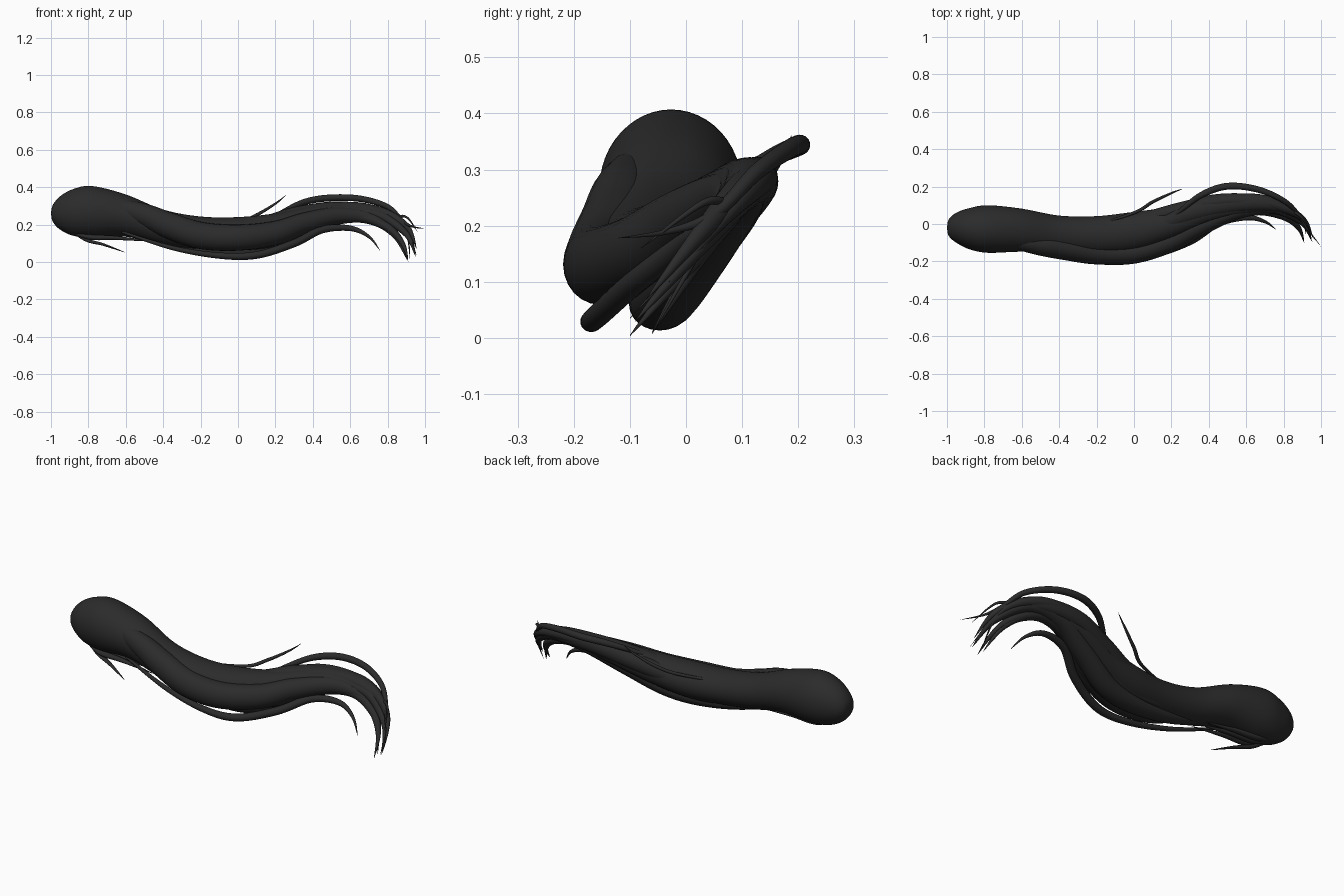
import bpy
import bmesh
import math
from mathutils import Vector

default_cube = bpy.data.objects.get("Cube")
if default_cube:
    bpy.data.objects.remove(default_cube, do_unlink=True)

hair = bpy.data.materials.new("soft black hair")
hair.use_nodes = True
hair_colour = (.024, .024, .024, 1)
hair.diffuse_color = hair_colour
hair.node_tree.nodes["Principled BSDF"].inputs["Base Color"].default_value = hair_colour


def spline(points, steps):
    """Smooth curve through points that may carry any number of values."""
    rows = [points[0]] + list(points) + [points[-1]]
    result = []
    for before, start, end, after in zip(rows, rows[1:], rows[2:], rows[3:]):
        for step in range(steps):
            t = step / steps
            result.append([
                b + t * (c - a + t * (2 * a - 5 * b + 4 * c - d + t * (3 * (b - c) + d - a))) / 2
                for a, b, c, d in zip(before, start, end, after)])
    result.append(list(points[-1]))
    return result


def loft(name, sections, sides, upright=False):
    """Sweep an ellipse through sections of x, y, z, side radius, height radius."""
    bm = bmesh.new()
    rings = []
    centres = [Vector(section[:3]) for section in sections]
    for i, section in enumerate(sections):
        tangent = centres[min(i + 1, len(centres) - 1)] - centres[max(i - 1, 0)]
        if upright:
            tangent = Vector((1, 0, 0))
        tangent.normalize()
        side = Vector((0, 0, 1)).cross(tangent).normalized()
        height = tangent.cross(side)
        wide, tall = (max(radius, .0006) for radius in section[3:])
        ring = []
        for k in range(sides):
            angle = math.tau * k / sides
            offset = side * wide * math.cos(angle) + height * tall * math.sin(angle)
            ring.append(bm.verts.new(centres[i] + offset))
        rings.append(ring)
    for first, second in zip(rings, rings[1:]):
        for k in range(sides):
            n = (k + 1) % sides
            bm.faces.new((first[k], first[n], second[n], second[k]))
    bm.faces.new(rings[0][::-1])
    bm.faces.new(rings[-1])
    bmesh.ops.recalc_face_normals(bm, faces=bm.faces)
    for face in bm.faces:
        face.smooth = True
    mesh = bpy.data.meshes.new(name)
    bm.to_mesh(mesh)
    bm.free()
    mesh.materials.append(hair)
    obj = bpy.data.objects.new(name, mesh)
    bpy.context.collection.objects.link(obj)
    return obj


def lock(name, wide, tall, points, peak=.4, root=.15):
    """A lock that swells from a thin root and tapers to a fine tip."""
    path = spline(points, 10)
    sections = []
    for i, place in enumerate(path):
        t = i / (len(path) - 1)
        if t < peak:
            swell = root + (1 - root) * math.sin(math.pi / 2 * t / peak)
        else:
            swell = math.cos(math.pi / 2 * (t - peak) / (1 - peak))
        sections.append(place + [wide * swell, tall * swell])
    return loft(name, sections, 24)


# Rounded head of the tail flowing into the main mass
main_mass = [
    (-1, -.02, .26, .0, .0),
    (-.99, -.02, .26, .045, .045),
    (-.95, -.02, .262, .08, .09),
    (-.88, -.025, .265, .11, .125),
    (-.78, -.027, .268, .127, .138),
    (-.6, -.033, .248, .115, .113),
    (-.4, -.055, .185, .1, .095),
    (-.2, -.06, .153, .102, .09),
    (0, -.04, .15, .105, .09),
    (.2, .006, .182, .086, .078),
    (.4, .07, .24, .066, .06),
    (.6, .098, .268, .045, .04),
    (.76, .085, .248, .026, .023),
    (.88, .03, .17, .006, .008),
]
loft("main_hair_mass", spline(main_mass, 6), 48, upright=True)

# Broad locks that form the grooves
lock("front_lock", .066, .072, [
    (-.8, -.08, .3), (-.64, -.09, .288), (-.5, -.112, .25), (-.37, -.128, .195),
    (-.2, -.15, .142), (0, -.148, .13), (.2, -.09, .155), (.36, -.01, .21),
    (.55, .065, .25), (.72, .075, .23), (.84, .02, .14), (.905, -.06, .01)],
    peak=.34, root=.45)
lock("lower_front_lock", .04, .036, [
    (-.5, -.08, .16), (-.2, -.11, .1), (.05, -.11, .095), (.25, -.05, .135),
    (.45, .045, .215), (.65, .08, .24), (.8, .045, .185), (.88, -.02, .1), (.91, -.1, .004)])
lock("underside_lock", .058, .05, [
    (-.6, -.04, .18), (-.35, -.058, .095), (-.08, -.052, .06), (.14, -.03, .078),
    (.35, .035, .168), (.55, .092, .248), (.75, .09, .25), (.9, .01, .15), (.95, -.09, .03)])
lock("back_lower_lock", .036, .042, [
    (-.4, -.02, .14), (-.15, -.01, .095), (.1, .008, .118), (.3, .06, .2),
    (.5, .112, .262), (.68, .12, .268), (.82, .075, .23), (.93, -.01, .12)])
lock("back_lock", .042, .048, [
    (-.5, .0, .2), (-.2, .0, .15), (.05, .028, .168), (.25, .075, .22),
    (.45, .12, .272), (.65, .122, .277), (.8, .085, .25), (.91, .02, .18), (.955, -.07, .07)])
lock("top_lock", .055, .042, [
    (-.1, -.05, .2), (.1, -.02, .205), (.3, .06, .252), (.5, .107, .28),
    (.7, .112, .278), (.85, .065, .22), (.94, -.03, .1)])

# Thick loose strands standing away from the mass
lock("upper_loose_strand", .018, .018, [
    (.16, .01, .225), (.24, .065, .27), (.36, .155, .322), (.5, .202, .343), (.66, .185, .337),
    (.8, .125, .295), (.88, .05, .22), (.93, -.03, .19), (1, -.12, .178)], peak=.35)
lock("lower_loose_strand", .022, .021, [
    (-.62, -.1, .16), (-.35, -.14, .075), (-.1, -.166, .034), (.1, -.16, .037),
    (.3, -.09, .1), (.45, .005, .172), (.6, .035, .18), (.7, .012, .135), (.76, -.03, .06)],
    peak=.5, root=.3)

# Fine stray strands
lock("upper_flyaway", .009, .009, [
    (-.25, -.02, .2), (0, .06, .213), (.1, .118, .252), (.2, .165, .312), (.26, .188, .36)],
    root=.5)
lock("head_flyaway", .014, .009, [
    (-.94, -.04, .2), (-.82, -.07, .122), (-.72, -.1, .093), (-.6, -.14, .05)])

# Short strands gathered under the head share one shape
for number, y in enumerate((-.08, -.045, -.01)):
    lock("head_under_strand_" + str(number + 1), .018, .014, [
        (-.92, y / 2, .172), (-.8, y, .134), (-.65, y - .01, .128), (-.45, y - .02, .11)])

# Curling wisps at the tail end share one root
for number, (x, y, z) in enumerate([(.92, -.06, .008), (.955, -.1, .035), (.96, -.08, .16)]):
    lock("tip_wisp_" + str(number + 1), .008, .008, [
        (.7, .1, .26), (.82, .08, .24), (.9, .03, (.2 + z) / 2 + .06), (x, y, z)])
